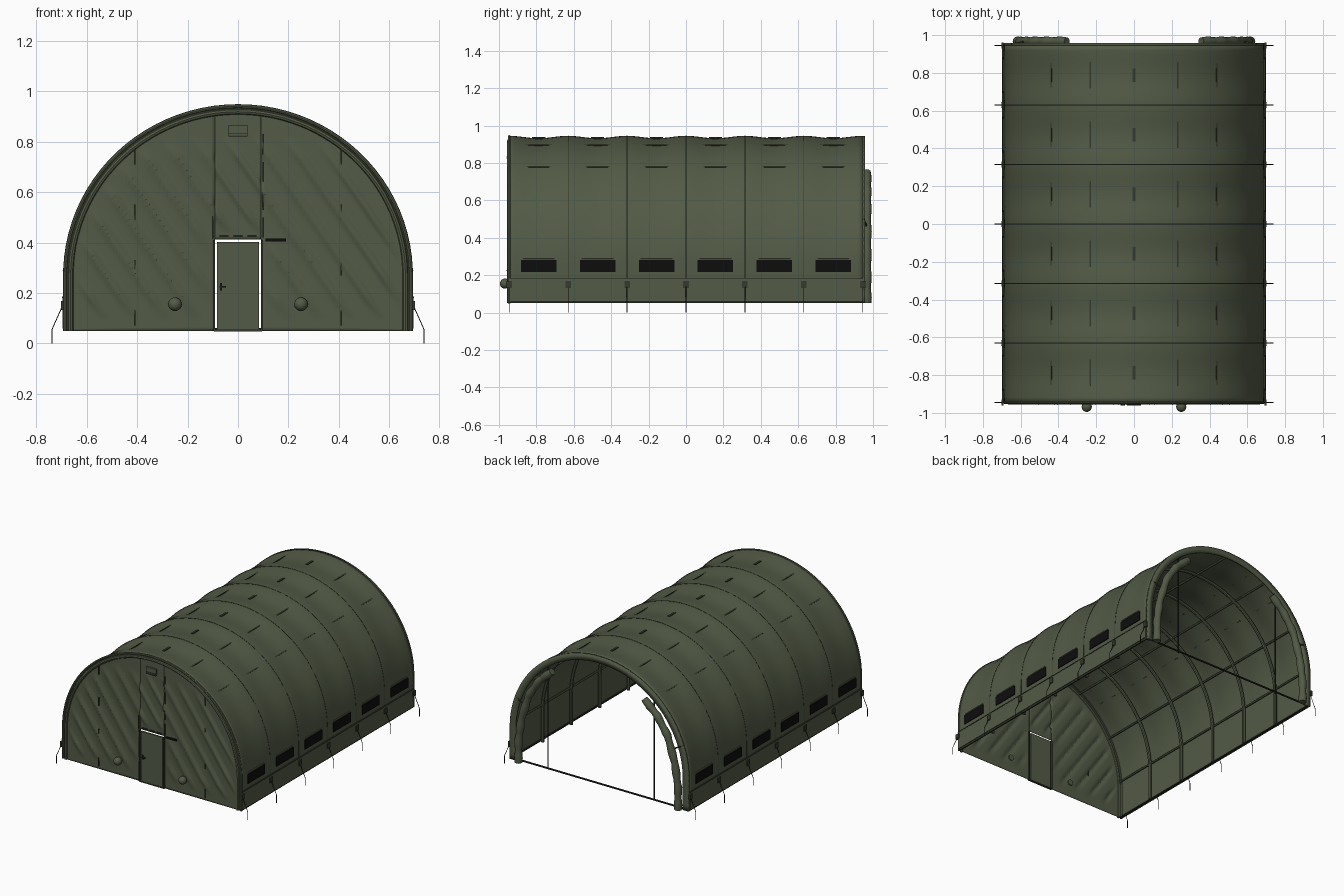
import bpy, bmesh, math
from mathutils import Matrix, Vector

if "Cube" in bpy.data.objects:
    bpy.data.objects.remove(bpy.data.objects["Cube"])

HALF, RISE, SPRING, BASE, END, BAY = 0.69, 0.675, 0.27, 0.05, 0.945, 0.315
SAG, LEG = 0.013, 0.12
RIBS = [-END + BAY * k for k in range(7)]
MIDS = [y + BAY / 2 for y in RIBS[:-1]]


def material(name, color):
    m = bpy.data.materials.new(name)
    m.use_nodes = True
    m.diffuse_color = (*color, 1)
    bsdf = next(n for n in m.node_tree.nodes if n.type == 'BSDF_PRINCIPLED')
    bsdf.inputs["Base Color"].default_value = (*color, 1)
    bsdf.inputs["Roughness"].default_value = 0.9
    return m


CANVAS = material("olive_canvas", (0.085, 0.104, 0.061))
SEAM = material("dark_olive_seam", (0.035, 0.042, 0.026))
BLACK = material("black_mesh", (0.004, 0.004, 0.004))
METAL = material("dark_metal", (0.015, 0.017, 0.013))


def finish(name, mesh, mat, smooth=True):
    mesh.materials.clear()
    mesh.materials.append(mat)
    if smooth:
        mesh.shade_smooth()
        mesh.set_sharp_from_angle(angle=math.radians(35))
    ob = bpy.data.objects.new(name, mesh)
    bpy.context.collection.objects.link(ob)
    return ob


def from_bmesh(name, bm, mat, smooth=True):
    mesh = bpy.data.meshes.new(name)
    bm.to_mesh(mesh)
    bm.free()
    return finish(name, mesh, mat, smooth)


def sheet(name, fn, nu, nv, mat, thick):
    """Cloth patch from fn(u, v), u and v running 0..1."""
    bm = bmesh.new()
    g = [[bm.verts.new(fn(i / nu, j / nv)) for j in range(nv + 1)] for i in range(nu + 1)]
    for i in range(nu):
        for j in range(nv):
            bm.faces.new((g[i][j], g[i + 1][j], g[i + 1][j + 1], g[i][j + 1]))
    ob = from_bmesh(name, bm, mat)
    mod = ob.modifiers.new("thickness", 'SOLIDIFY')
    mod.thickness = thick
    mod.offset = -1
    return ob


def boxes(name, items, mat):
    """Boxes given as (location, size, tilt about y)."""
    bm = bmesh.new()
    for loc, size, tilt in items:
        bmesh.ops.create_cube(bm, size=1, matrix=Matrix.Translation(loc)
                              @ Matrix.Rotation(tilt, 4, 'Y') @ Matrix.Diagonal((*size, 1)))
    return from_bmesh(name, bm, mat, False)


def tubes(name, paths, radius, mat, sides=1, rough=None):
    """Round bars along paths; rough gives a radius factor per point."""
    cu = bpy.data.curves.new(name, 'CURVE')
    cu.dimensions = '3D'
    cu.bevel_depth, cu.bevel_resolution, cu.use_fill_caps = radius, sides, True
    for path in paths:
        sp = cu.splines.new('POLY')
        sp.points.add(len(path) - 1)
        for i, p in enumerate(path):
            sp.points[i].co = (*p, 1)
            sp.points[i].radius = rough(i) if rough else 1
    tmp = bpy.data.objects.new(name + "_path", cu)
    bpy.context.collection.objects.link(tmp)
    bpy.context.view_layer.update()
    mesh = bpy.data.meshes.new_from_object(tmp.evaluated_get(bpy.context.evaluated_depsgraph_get()))
    bpy.data.objects.remove(tmp)
    return finish(name, mesh, mat)


def arch(s, inset, y):
    """Point on the arch: s 0..1 over the curve, beyond that down the legs."""
    rx, rz = HALF - inset, RISE - inset
    if s < 0 or s > 1:
        drop = (-s if s < 0 else s - 1) / LEG
        return Vector((-rx if s < 0 else rx, y, SPRING - drop * (SPRING - BASE)))
    a = math.pi * (1 - s)
    return Vector((rx * math.cos(a), y, SPRING + rz * math.sin(a)))


def arch_path(inset, y, n=56):
    return [arch(-LEG + (1 + 2 * LEG) * i / n, inset, y) for i in range(n + 1)]


def clamp(v):
    return min(1, max(0, v))


# Roof cloth sagging between the ribs
def roof(u, v):
    s, y = -LEG + (1 + 2 * LEG) * u, -END + 2 * END * v
    w = math.sqrt(max(0, math.sin(math.pi * clamp(s))))
    return arch(s, SAG * w * (0.5 - 0.5 * math.cos(math.tau * v * 6)), y)


sheet("roof_cloth", roof, 62, 72, CANVAS, 0.005)


# Front wall with slanting wrinkles, left open at the door
def wall(x0, x1, z0):
    a0, a1 = math.asin(x0 / HALF), math.asin(x1 / HALF)

    def fn(u, v):
        a = a0 + (a1 - a0) * u
        x = HALF * math.sin(a)
        z = z0 + (SPRING + RISE * math.cos(a) - z0) * v
        edge = 1 - math.hypot(x / HALF, max(0, z - SPRING) / RISE)
        mask = (clamp((edge - 0.06) / 0.1) * clamp((z - 0.1) / 0.08) * clamp((0.82 - z) / 0.08)
                * clamp(max(abs(x) - 0.1, z - 0.44) / 0.06))
        fold = max(0, math.sin(math.tau * (0.82 * x + 0.57 * z) / 0.1)) ** 2
        return (x, -END - 0.012 * mask * fold, z)
    return fn


DOOR = 0.091
sheet("front_wall_right", wall(-HALF + 0.0001, -DOOR, BASE), 60, 64, CANVAS, 0.003)
sheet("front_wall_left", wall(DOOR, HALF - 0.0001, BASE), 60, 64, CANVAS, 0.003)
sheet("front_wall_over_door", wall(-DOOR, DOOR, 0.413), 24, 40, CANVAS, 0.003)

# Door, handle and fittings around it
boxes("door", [((0, -END, 0.226), (0.166, 0.012, 0.352), 0)], CANVAS)
boxes("door_frame", [((s * 0.096, -END, 0.23), (0.008, 0.016, 0.36), 0) for s in (-1, 1)]
      + [((0, -END, 0.052), (0.19, 0.016, 0.008), 0)], SEAM)
boxes("door_handle", [((-0.06, -END - 0.01, 0.225), (0.025, 0.012, 0.007), 0),
                      ((-0.068, -END - 0.008, 0.225), (0.008, 0.008, 0.03), 0)], METAL)
boxes("door_fastenings", [((x, -END - 0.004, 0.425), (0.035, 0.008, 0.008), 0)
                          for x in (-0.055, 0, 0.055)], SEAM)
boxes("door_plate", [((0.15, -END - 0.004, 0.41), (0.08, 0.008, 0.012), 0)], BLACK)

# Front wall seams
seams = [((s * 0.41, -END - 0.004, z), (0.005, 0.008, 0.06), 0)
         for s in (-1, 1) for z in (0.1, 0.3, 0.52, 0.74)]
seams += [((0.1, -END - 0.004, z), (0.007, 0.008, 0.08), 0) for z in (0.46, 0.57, 0.68, 0.79)]
seams += [((-0.1, -END - 0.004, 0.46), (0.007, 0.008, 0.09), 0)]
boxes("front_wall_seams", seams, SEAM)

# Upper vent hood with slots
boxes("vent_hood", [((0, -END - 0.006, 0.845), (0.076, 0.014, 0.042), 0)], CANVAS)
boxes("vent_hood_slots", [((0, -END - 0.012, z), (0.076, 0.008, 0.004), 0)
                          for z in (0.822, 0.832)], SEAM)

# Round duct covers
bm = bmesh.new()
for x in (-0.25, 0.25):
    bmesh.ops.create_uvsphere(bm, u_segments=20, v_segments=12, radius=0.027,
                              matrix=Matrix.Translation((x, -0.968, 0.155)))
    bmesh.ops.create_cone(bm, cap_ends=True, segments=20, radius1=0.02, radius2=0.02, depth=0.04,
                          matrix=Matrix.Translation((x, -0.955, 0.155)) @ Matrix.Rotation(math.pi / 2, 4, 'X'))
from_bmesh("duct_covers", bm, CANVAS)

# Arch edges, ribs, purlins and ground bars
tubes("front_arch_trim", [arch_path(0.004, -END)], 0.008, CANVAS, 2)
sheet("back_arch_lip", lambda u, v: arch(-LEG + (1 + 2 * LEG) * u, 0.045 * (1 - v), END),
      60, 1, CANVAS, 0.012)
tubes("inner_ribs", [arch_path(0.026, y) for y in RIBS], 0.011, CANVAS, 2)
tubes("rib_seams", [arch_path(0, y) for y in RIBS[1:-1]], 0.0025, SEAM)
tubes("purlins", [[arch(s, 0.024, -END), arch(s, 0.024, END)]
                  for s in (0.02, 0.17, 0.34, 0.5, 0.66, 0.83, 0.98)], 0.007, CANVAS)
tubes("ground_bars", [[(x, -END, BASE + 0.006), (x, END, BASE + 0.006)] for x in (-0.68, 0.68)]
      + [[(-0.68, END, BASE + 0.006), (0.68, END, BASE + 0.006)]], 0.006, METAL)
top = SPRING + RISE * math.sqrt(1 - (0.41 / HALF) ** 2) - 0.02
tubes("back_poles", [[(x, END - 0.01, BASE), (x, END - 0.01, top)] for x in (-0.41, 0.41)], 0.004, METAL)


# Rolled door flaps at the back opening
def roll_path(side):
    ctrl = [(0.615, 0.05), (0.615, 0.2), (0.592, 0.36), (0.535, 0.54), (0.455, 0.66), (0.355, 0.75)]
    out = []
    for (xa, za), (xb, zb) in zip(ctrl, ctrl[1:]):
        out += [(side * (xa + (xb - xa) * k / 5), 0.966, za + (zb - za) * k / 5) for k in range(5)]
    return out + [(side * ctrl[-1][0], 0.966, ctrl[-1][1])]


tubes("rolled_flaps", [roll_path(s) for s in (-1, 1)], 0.026, CANVAS, 4,
      lambda i: 0.95 + 0.1 * math.sin(i * 1.7))
tubes("flap_ties", [[(s * 0.575, 0.966, 0.46), (s * 0.65, 0.95, 0.5)] for s in (-1, 1)], 0.005, SEAM)

# Side walls: skirts, windows, brackets and guy lines, mirrored
skirts, belts, windows, rolls, brackets, guys = [], [], [], [], [], []
for s in (-1, 1):
    skirts.append(((s * 0.692, 0, 0.119), (0.008, 2 * END, 0.122), 0))
    belts.append(((s * 0.694, 0, 0.182), (0.008, 2 * END, 0.006), 0))
    for y in MIDS:
        windows.append(((s * 0.691, y, 0.248), (0.008, 0.19, 0.064), 0))
        rolls.append([(s * 0.691, y - 0.085, 0.288), (s * 0.691, y + 0.085, 0.288)])
    for y in RIBS:
        brackets.append(((s * 0.696, y, 0.15), (0.012, 0.03, 0.036), 0))
        guys.append([(s * 0.698, y, 0.145), (s * 0.738, y, 0.055), (s * 0.738, y, 0)])
boxes("side_skirts", skirts, CANVAS)
boxes("skirt_belts", belts, SEAM)
boxes("side_windows", windows, BLACK)
tubes("window_blinds", rolls, 0.005, CANVAS)
boxes("guy_brackets", brackets, SEAM)
tubes("guy_lines", guys, 0.002, METAL)

# Stitched patches on the roof
patches = []
for y in MIDS:
    for x, length, width in ((0, 0.07, 0.014), (0.235, 0.14, 0.008), (0.445, 0.15, 0.008)):
        for side in ((-1, 1) if x else (1,)):
            p = arch(1 - math.acos(side * x / HALF) / math.pi, SAG - 0.002, y)
            tilt = math.atan2(p.x / HALF ** 2, (p.z - SPRING) / RISE ** 2)
            patches.append((p, (width, length, 0.007), tilt))
boxes("roof_patches", patches, SEAM)
